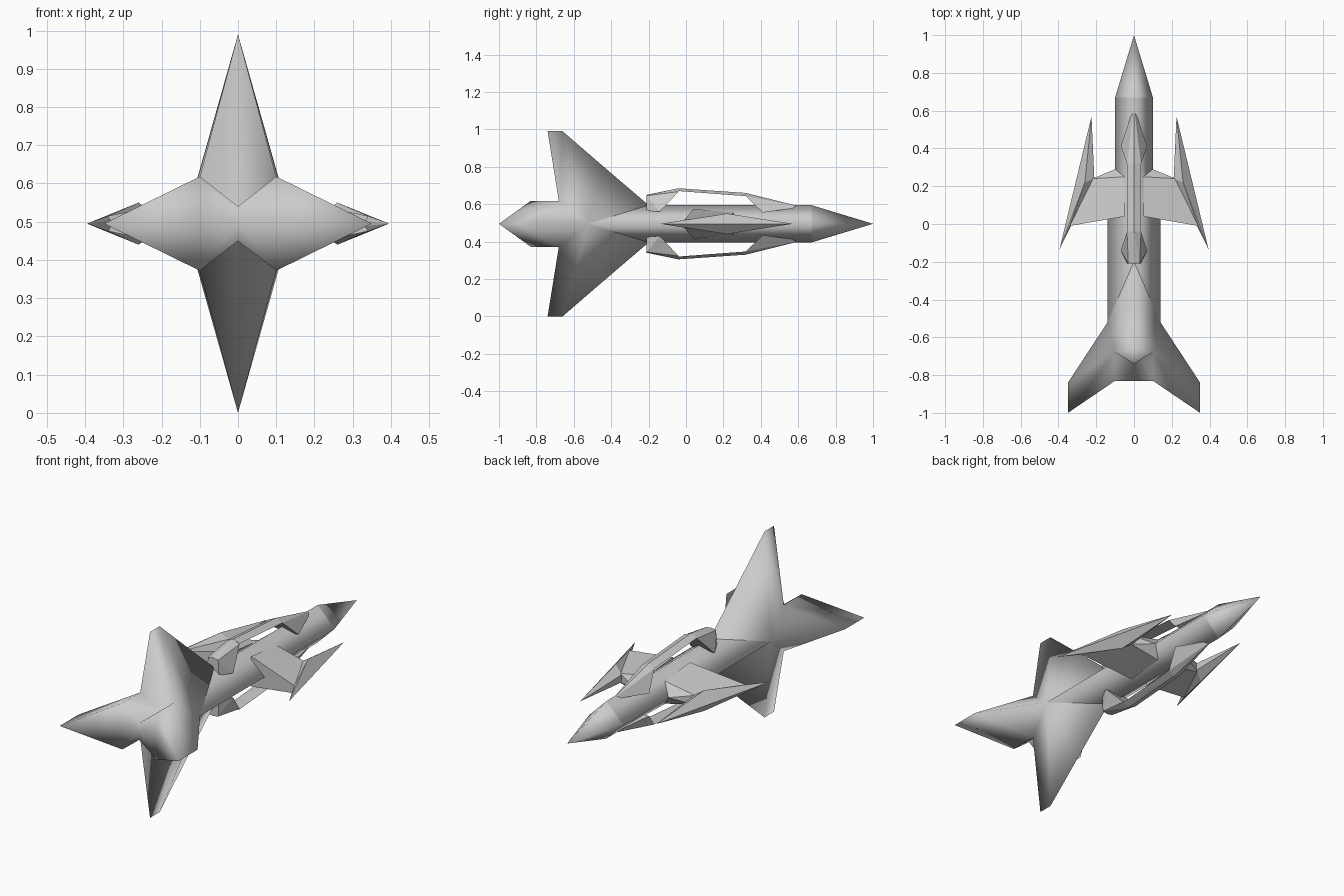
import bpy, bmesh

if "Cube" in bpy.data.objects:
    bpy.data.objects.remove(bpy.data.objects["Cube"])

MID = 0.495  # height of the symmetry plane
grey = bpy.data.materials.new("hull_grey")
grey.diffuse_color = (0.6, 0.6, 0.6, 1)
grey.use_nodes = True
grey.node_tree.nodes["Principled BSDF"].inputs["Base Color"].default_value = grey.diffuse_color


def finish(name, bm, smooth):
    bmesh.ops.remove_doubles(bm, verts=bm.verts, dist=0.0005)
    bmesh.ops.recalc_face_normals(bm, faces=bm.faces)
    me = bpy.data.meshes.new(name)
    bm.to_mesh(me)
    bm.free()
    me.materials.append(grey)
    for p in me.polygons:
        p.use_smooth = smooth
    ob = bpy.data.objects.new(name, me)
    ob.location.z = MID
    bpy.context.collection.objects.link(ob)


def quarter(name, pts, faces, smooth=True):
    """Mirror one quarter (x > 0, z > 0) to all four and weld it."""
    bm = bmesh.new()
    for sx in (1, -1):
        for sz in (1, -1):
            v = {k: bm.verts.new((x * sx, y, z * sz)) for k, (x, y, z) in pts.items()}
            for f in faces:
                bm.faces.new([v[k] for k in f])
    finish(name, bm, smooth)


def hull(name, pts, sx=1, sz=1):
    """Convex block round a few points."""
    bm = bmesh.new()
    for x, y, z in pts:
        bm.verts.new((x * sx, y, z * sz))
    res = bmesh.ops.convex_hull(bm, input=bm.verts)
    loose = [v for v in bm.verts if not v.link_faces]
    bmesh.ops.delete(bm, geom=loose, context='VERTS')
    finish(name, bm, False)


def both_x(pts):
    return [(s * x, y, z) for x, y, z in pts for s in (1, -1)]


def both_z(pts):
    return [(x, y, s * z) for x, y, z in pts for s in (1, -1)]


# Pointed nose and diamond-section fuselage
quarter("nose", {"t": (0, 1, 0), "a": (0, .67, .1), "b": (.1, .67, 0)}, ["tab"])
quarter("fuselage", {
    "a": (0, .67, .1), "b": (.1, .67, 0), "c": (0, .29, .1), "d": (.1, .29, 0),
    "e": (0, .05, .1), "f": (.14, .05, 0), "g": (0, -.2, .1), "h": (.14, -.2, 0),
    "s": (.14, -.52, 0)}, ["abdc", "cdfe", "efhg", "ghs"])

# Tail: upright fins, swept tailplanes and the notched stern between them
quarter("tail", {
    "A": (0, -.2, .1), "K": (0, -.44, .305), "T": (0, -.66, .495), "R": (0, -.74, .495),
    "S": (.14, -.52, 0), "C": (.1, -.68, .123), "D": (.1, -.83, .123),
    "N": (0, -.66, .045), "M": (0, -.83, .045), "W": (.35, -.84, 0),
    "X": (.35, -1, 0), "Q": (.1, -.83, 0), "P": (0, -.83, 0)},
    ["AKS", "KTS", "TCS", "TRC", "RNC", "NMDC", "SCW", "CDXW", "DXQ", "DQPM"])

for sx, side in ((1, "right"), (-1, "left")):
    # Stub wing tapering from the fuselage to the blade
    hull(side + "_wing", [(.1, .29, 0), (.14, .05, 0)] + both_z(
        [(.05, .04, .08), (.05, .25, .06), (.22, .24, .025), (.34, -.01, .02)]), sx)
    # Long swept blade at the wing tip
    hull(side + "_blade", [(.225, .57, 0), (.395, -.135, 0), (.3, .24, 0)] + both_z(
        [(.26, .22, .055), (.21, .24, .02), (.34, -.01, .02)]), sx)

for sz, side in ((1, "upper"), (-1, "lower")):
    # Raised rail
    hull(side + "_rail", [(0, -.04, .19), (0, .32, .165)] + both_x(
        [(.037, -.04, .175), (.037, .32, .148)]), 1, sz)
    # Rear foot
    hull(side + "_rear_foot", [(0, -.04, .19), (0, -.21, .155)] + both_x(
        [(.037, -.04, .172), (.07, -.14, .065), (.03, -.21, .15), (.035, -.21, .07)]), 1, sz)
    # Spiked front foot
    hull(side + "_front_foot", [(0, .32, .165), (0, .62, .09)] + both_x(
        [(.037, .32, .148), (.07, .41, .06)]), 1, sz)
